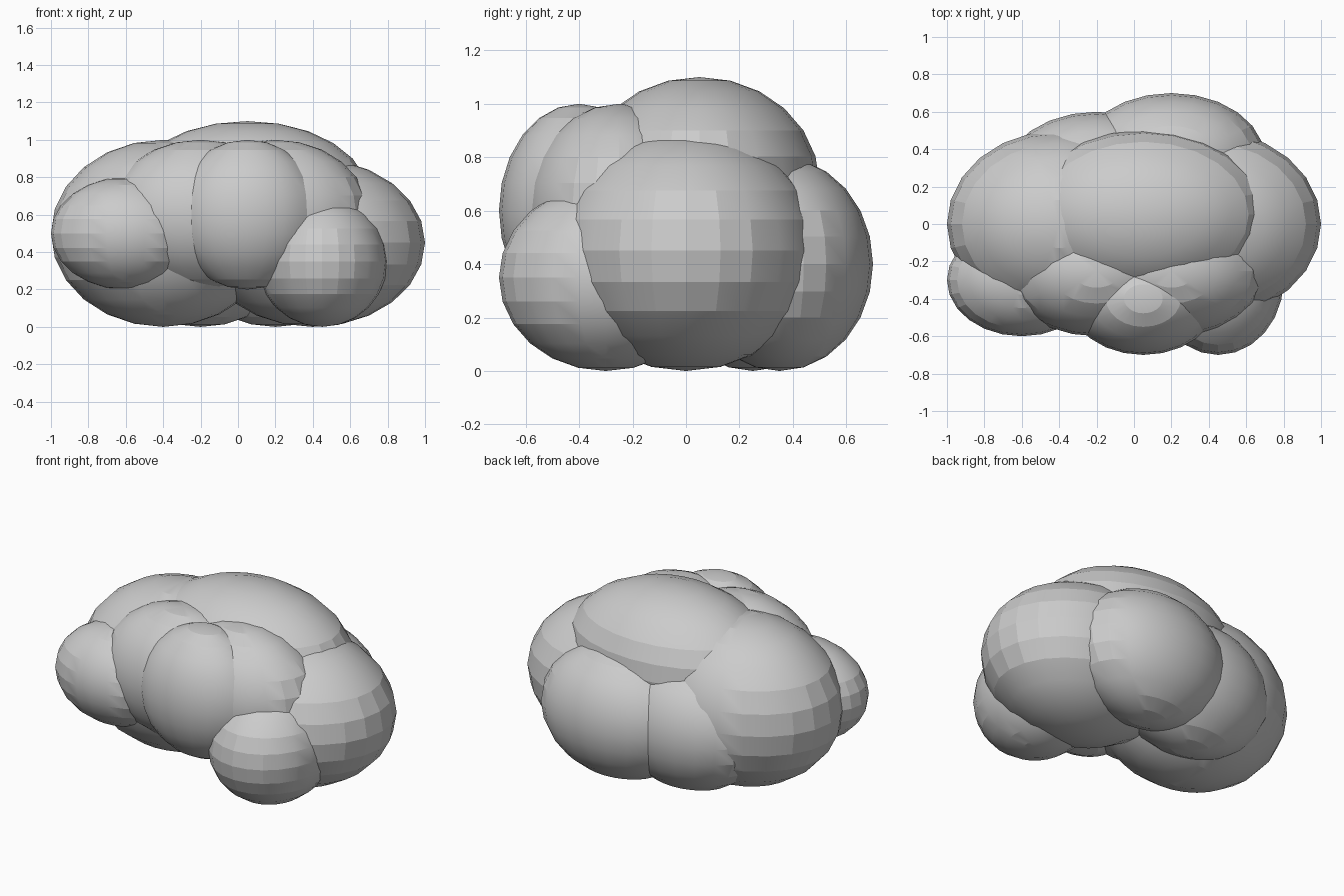
import bpy
import math

if "Cube" in bpy.data.objects:
    bpy.data.objects.remove(bpy.data.objects["Cube"])


def puff(name, center, radii):
    """One ellipsoid lobe of the cloud."""
    bpy.ops.mesh.primitive_uv_sphere_add(segments=24, ring_count=12, radius=1, location=center)
    ob = bpy.context.object
    ob.name = name
    ob.scale = radii
    bpy.ops.object.transform_apply(location=False, rotation=False, scale=True)
    bpy.ops.object.shade_smooth_by_angle(angle=math.radians(15))
    return ob


# Main body lobes
puff("left_puff", (-0.4, 0, 0.5), (0.6, 0.5, 0.5))
puff("right_puff", (0.4, 0, 0.45), (0.6, 0.5, 0.45))
puff("top_puff", (0.05, 0.05, 0.7), (0.65, 0.45, 0.4))

# Front lobes
puff("front_left_puff", (-0.6, -0.3, 0.5), (0.4, 0.3, 0.3))
puff("front_right_puff", (0.45, -0.3, 0.35), (0.35, 0.4, 0.35))
puff("front_center_puff", (0.05, -0.4, 0.6), (0.4, 0.3, 0.4))
for side, x in (("left", -0.2), ("right", 0.2)):
    puff(f"front_inner_{side}_puff", (x, -0.25, 0.6), (0.5, 0.35, 0.4))

# Back lobes
puff("back_left_puff", (-0.2, 0.25, 0.4), (0.5, 0.35, 0.4))
puff("back_right_puff", (0.2, 0.35, 0.4), (0.5, 0.35, 0.4))
